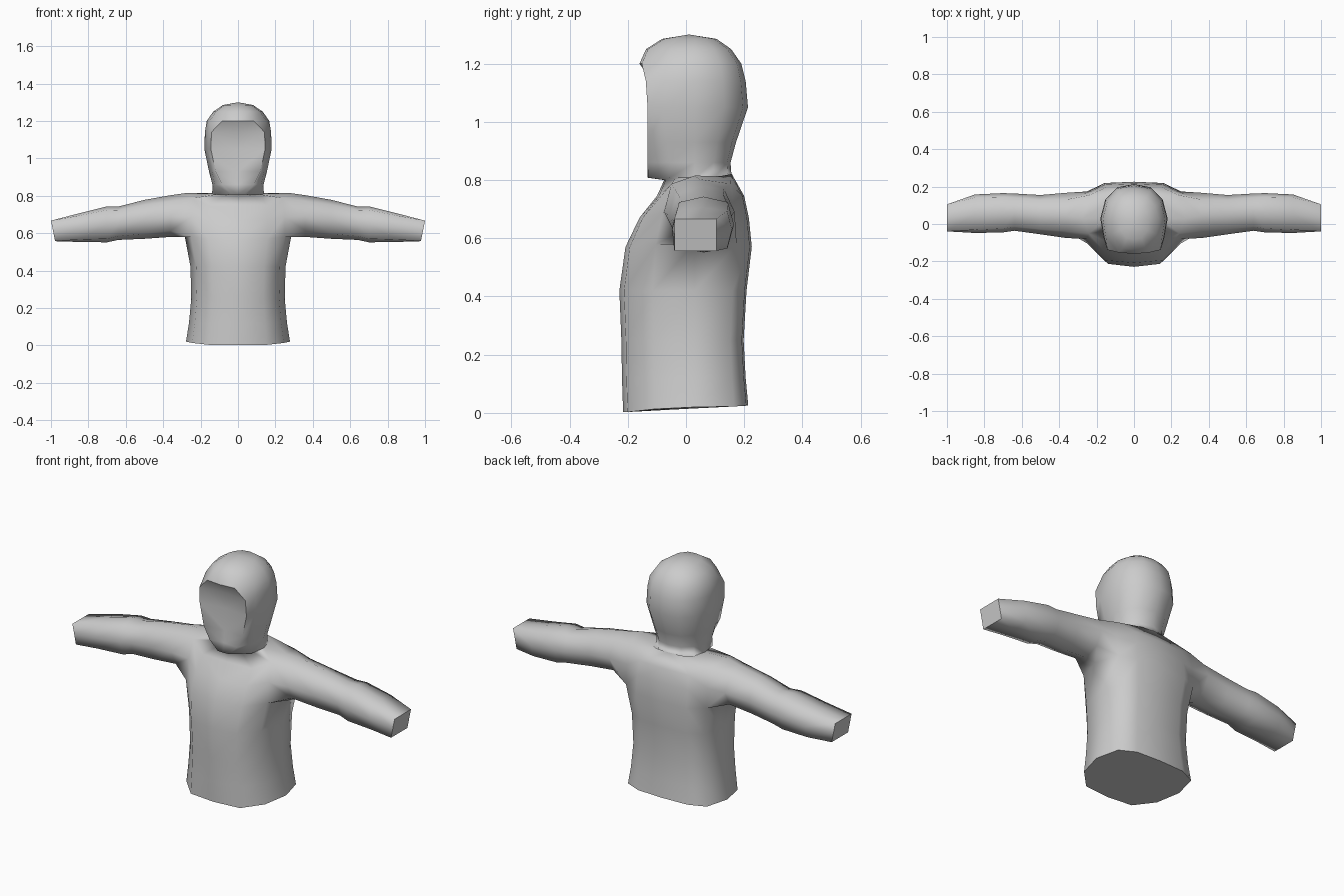
import bpy, bmesh

if "Cube" in bpy.data.objects:
    bpy.data.objects.remove(bpy.data.objects["Cube"])

grey = bpy.data.materials.new("plain grey")
grey.diffuse_color = (0.6, 0.6, 0.6, 1)
grey.use_nodes = True
grey.node_tree.nodes["Principled BSDF"].inputs["Base Color"].default_value = grey.diffuse_color

bm = bmesh.new()


def add_ring(points):
    return [bm.verts.new(p) for p in points]


def bridge(a, b, skip=(), closed=False):
    """Join two rings with quads, leaving out the columns in skip."""
    n = len(a)
    for i in range(n if closed else n - 1):
        j = (i + 1) % n
        if i not in skip:
            bm.faces.new((a[i], a[j], b[j], b[i]))


def torso_ring(zf, zs, zb, w, yf, yb):
    """Half ring from front centre round the side to back centre."""
    return add_ring([
        (0, yf, zf), (0.55 * w, 0.93 * yf, zf),
        (0.88 * w, 0.5 * yf, zf + 0.6 * (zs - zf)), (w, 0.03, zs),
        (0.88 * w, 0.77 * yb, zb + 0.6 * (zs - zb)),
        (0.55 * w, 0.97 * yb, zb), (0, yb, zb)])


def head_ring(z, rim_x, rim_y, face_y, w, yb):
    return add_ring([
        (0, face_y, z), (rim_x, rim_y, z), (0.9 * w, -0.07 * w / 0.17, z),
        (w, 0.03, z), (0.85 * w, 0.62 * yb, z), (0.5 * w, 0.92 * yb, z),
        (0, yb, z)])


# Torso, hem to neck: front/side/back height, half width, front y, back y
torso = [torso_ring(*r) for r in (
    (0.003, 0.02, 0.025, 0.278, -0.216, 0.214),
    (0.12, 0.12, 0.12, 0.262, -0.220, 0.205),
    (0.25, 0.25, 0.25, 0.250, -0.222, 0.198),
    (0.42, 0.42, 0.42, 0.254, -0.229, 0.208),
    (0.57, 0.585, 0.57, 0.285, -0.208, 0.226),
    (0.67, 0.70, 0.67, 0.285, -0.160, 0.216),
    (0.745, 0.815, 0.745, 0.275, -0.100, 0.200),
    (0.80, 0.81, 0.82, 0.140, -0.075, 0.158))]

# Hooded head, chin to crown: height, face rim x and y, face centre y, half width, back y
head = [head_ring(*r) for r in (
    (0.808, 0.035, -0.130, -0.132, 0.138, 0.157),
    (0.86, 0.085, -0.132, -0.125, 0.137, 0.153),
    (0.93, 0.120, -0.133, -0.120, 0.155, 0.172),
    (1.05, 0.145, -0.132, -0.112, 0.180, 0.213),
    (1.14, 0.142, -0.138, -0.118, 0.177, 0.205),
    (1.20, 0.085, -0.152, -0.160, 0.167, 0.190),
    (1.25, 0.060, -0.130, -0.137, 0.132, 0.155),
    (1.285, 0.040, -0.075, -0.082, 0.080, 0.105))]

rings = torso + head
for k in range(len(rings) - 1):
    # the arm hole spans two columns and two rows at the shoulder
    bridge(rings[k], rings[k + 1], skip=(2, 3) if k in (4, 5) else ())

# Crown and hem caps
crown = bm.verts.new((0, 0.01, 1.30))
for a, b in zip(head[-1], head[-1][1:]):
    bm.faces.new((a, b, crown))
hem = bm.faces.new(torso[0][::-1])

# Arm grown from the hole: x, front y, back y, bottom z, top z, corner inset, slant
low, mid, high = torso[4:7]
prev = [low[2], low[3], low[4], mid[4], high[4], high[3], high[2], mid[2]]
for x, yf, yb, zb, zt, c, slant in (
        (0.36, -0.075, 0.167, 0.580, 0.803, 0.15, 0),
        (0.50, -0.055, 0.155, 0.570, 0.778, 0.13, 0),
        (0.64, -0.036, 0.163, 0.564, 0.742, 0.11, 0),
        (0.70, -0.045, 0.165, 0.551, 0.743, 0.10, 0),
        (0.85, -0.048, 0.158, 0.553, 0.706, 0.08, 0),
        (1.00, -0.040, 0.105, 0.557, 0.667, 0.00, 0.022)):
    dy, dz = c * (yb - yf), c * (zt - zb)
    ym, zm = (yf + yb) / 2, (zb + zt) / 2
    section = [(yf + dy, zb + dz), (ym, zb), (yb - dy, zb + dz), (yb, zm),
               (yb - dy, zt - dz), (ym, zt), (yf + dy, zt - dz), (yf, zm)]
    ring = add_ring([(x - slant * (zt - z) / (zt - zb), y, z) for y, z in section])
    bridge(prev, ring, closed=True)
    prev = ring
cuff = bm.faces.new(prev)

bmesh.ops.recalc_face_normals(bm, faces=bm.faces)

# Smooth shading with crisp hem, cuffs and face opening
for f in bm.faces:
    f.smooth = True
for f in (hem, cuff):
    for e in f.edges:
        e.smooth = all(abs(v.co.x) < 1e-5 for v in e.verts)
rim = [r[1] for r in head[2:6]] + [head[5][0]]
for a, b in zip(rim, rim[1:]):
    bm.edges.get((a, b)).smooth = False

mesh = bpy.data.meshes.new("hooded_jacket")
bm.to_mesh(mesh)
bm.free()
mesh.materials.append(grey)
jacket = bpy.data.objects.new("hooded_jacket", mesh)
bpy.context.collection.objects.link(jacket)

# Mirror the right half to the left
mirror = jacket.modifiers.new("mirror", 'MIRROR')
mirror.use_axis[0] = True
mirror.use_clip = True
mirror.merge_threshold = 0.001
